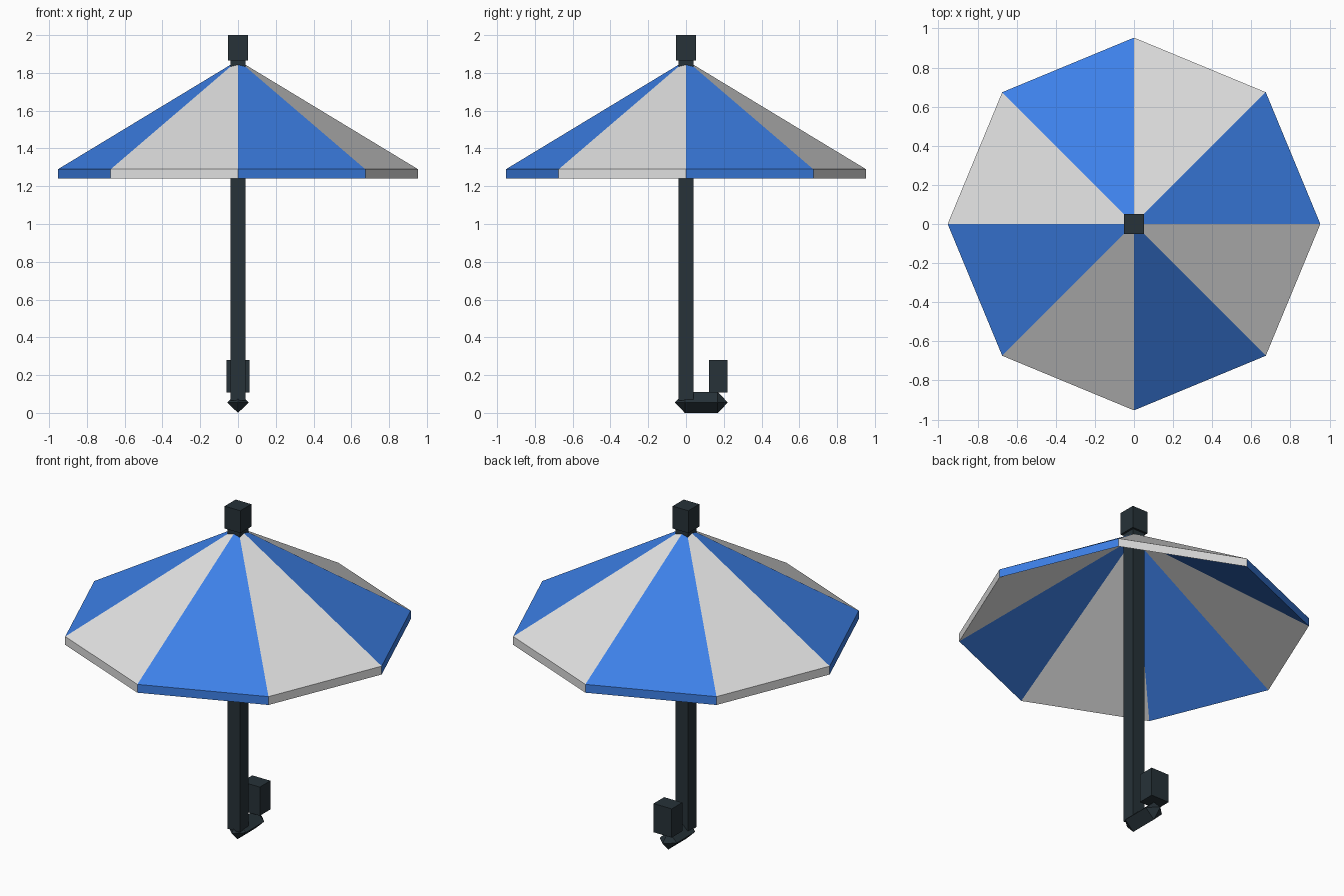
import bpy
import bmesh
from math import sin, cos, pi

cube = bpy.data.objects.get("Cube")
if cube:
    bpy.data.objects.remove(cube, do_unlink=True)


def material(name, rgb):
    mat = bpy.data.materials.new(name)
    mat.use_nodes = True
    mat.diffuse_color = (*rgb, 1)
    mat.node_tree.nodes["Principled BSDF"].inputs["Base Color"].default_value = (*rgb, 1)
    return mat


BLUE = material("canopy blue", (0.05, 0.235, 0.87))
WHITE = material("canopy white", (0.745, 0.745, 0.745))
DARK = material("dark slate", (0.02, 0.032, 0.04))


def finish(name, bm, mats):
    bmesh.ops.recalc_face_normals(bm, faces=bm.faces)
    mesh = bpy.data.meshes.new(name)
    bm.to_mesh(mesh)
    bm.free()
    for mat in mats:
        mesh.materials.append(mat)
    obj = bpy.data.objects.new(name, mesh)
    bpy.context.collection.objects.link(obj)
    return obj


def box(name, width, depth, z0, z1, y=0):
    bm = bmesh.new()
    bmesh.ops.create_cube(bm, size=1)
    for v in bm.verts:
        v.co = (v.co.x * width, y + v.co.y * depth, z0 + (v.co.z + 0.5) * (z1 - z0))
    finish(name, bm, [DARK])


# Eight-sided canopy: outer slope, short rim wall and hollow underside
SIDES, RADIUS = 8, 0.953
bm = bmesh.new()
outer_apex = bm.verts.new((0, 0, 1.867))
inner_apex = bm.verts.new((0, 0, 1.84))
rims = [[bm.verts.new((RADIUS * cos(2 * pi * i / SIDES),
                       RADIUS * sin(2 * pi * i / SIDES), z))
         for i in range(SIDES)] for z in (1.29, 1.24)]
for i in range(SIDES):
    j = (i + 1) % SIDES
    top, low = rims
    for loop in ((top[i], top[j], outer_apex),
                 (low[i], low[j], top[j], top[i]),
                 (low[j], low[i], inner_apex)):
        bm.faces.new(loop).material_index = i % 2
finish("canopy", bm, [BLUE, WHITE])

# Square pole and finial
box("pole", 0.08, 0.08, 0.065, 1.88)
box("finial", 0.104, 0.104, 1.866, 2.0)

# Handle: diamond-section bar with pointed ends, then an upright grip
R, MID = 0.057, 0.055
bm = bmesh.new()
rings = [[bm.verts.new((R * cos(k * pi / 2), y, MID + MID * sin(k * pi / 2)))
          for k in range(4)] for y in (-0.006, 0.168)]
tips = [bm.verts.new((0, y, MID)) for y in (-0.06, 0.222)]
for k in range(4):
    n = (k + 1) % 4
    bm.faces.new((rings[0][k], rings[0][n], rings[1][n], rings[1][k]))
    for ring, tip in zip(rings, tips):
        bm.faces.new((ring[k], ring[n], tip))
finish("handle_bar", bm, [DARK])
box("handle_grip", 0.12, 0.1, 0.108, 0.28, y=0.171)
